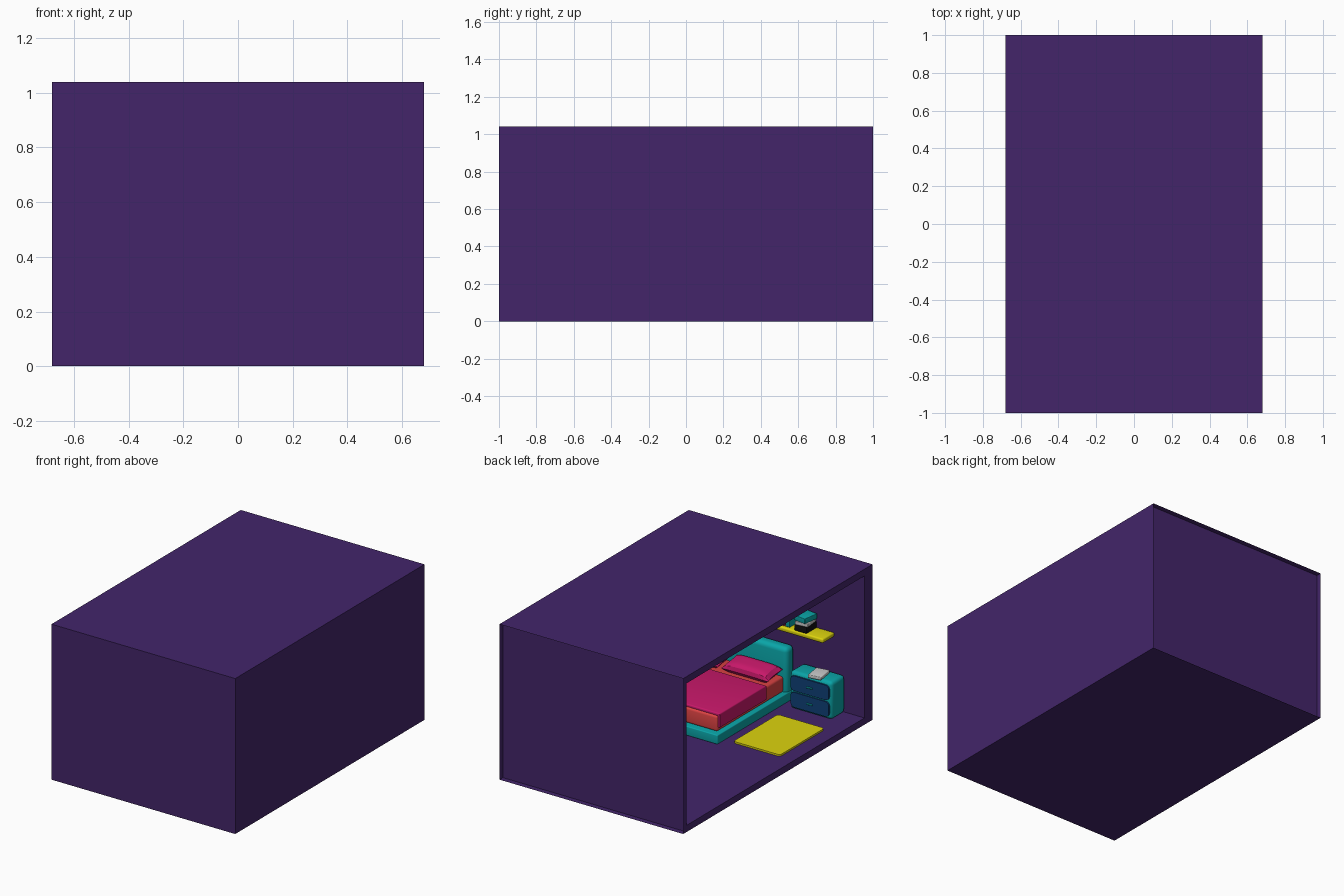
import bpy, bmesh

if "Cube" in bpy.data.objects:
    bpy.data.objects.remove(bpy.data.objects["Cube"])


def material(name, hexcode):
    rgb = [int(hexcode[i:i + 2], 16) / 255 for i in (0, 2, 4)]
    m = bpy.data.materials.new(name)
    m.diffuse_color = [c / 12.92 if c < 0.04 else ((c + 0.055) / 1.055) ** 2.4 for c in rgb] + [1]
    m.use_nodes = True
    m.node_tree.nodes["Principled BSDF"].inputs["Base Color"].default_value = m.diffuse_color
    return m


purple = material("purple", "43256A")
teal = material("teal", "0AA5A8")
navy = material("navy", "0F4078")
pink = material("pink", "C8186A")
red = material("red", "E04444")
yellow = material("yellow", "DDD40E")
black = material("black", "101010")


def finish(name, bm, mat):
    bmesh.ops.recalc_face_normals(bm, faces=bm.faces)
    mesh = bpy.data.meshes.new(name)
    bm.to_mesh(mesh)
    bm.free()
    ob = bpy.data.objects.new(name, mesh)
    bpy.context.collection.objects.link(ob)
    if mat:
        mesh.materials.append(mat)
    return ob


def smooth(ob):
    bpy.ops.object.select_all(action='DESELECT')
    ob.select_set(True)
    bpy.context.view_layer.objects.active = ob
    bpy.ops.object.shade_smooth_by_angle()


def box(name, x, y, z, mat, bevel=0.0, edges="all", turn=0.0):
    """Box from x, y, z ranges; edges picks the axis whose edges get rounded."""
    bm = bmesh.new()
    bmesh.ops.create_cube(bm, size=1)
    size = [r[1] - r[0] for r in (x, y, z)]
    bmesh.ops.scale(bm, vec=size, verts=bm.verts)
    if bevel:
        picked = list(bm.edges)
        if edges != "all":
            k = "xyz".index(edges)
            picked = [e for e in bm.edges
                      if abs(e.verts[0].co[k] - e.verts[1].co[k]) > 1e-5]
        bmesh.ops.bevel(bm, geom=picked, offset=bevel, segments=4,
                        profile=0.5, affect='EDGES')
    ob = finish(name, bm, mat)
    ob.location = [(r[0] + r[1]) / 2 for r in (x, y, z)]
    ob.rotation_euler.z = turn
    if bevel:
        smooth(ob)
    return ob


# Room shell: open on the left side, back panel set slightly in
def loop(bm, x, y, z):
    return [bm.verts.new((x, b, c)) for b, c in
            ((y[0], z[0]), (y[1], z[0]), (y[1], z[1]), (y[0], z[1]))]


bm = bmesh.new()
outer_far = loop(bm, 0.68, (-1, 1), (0, 1.04))
outer_near = loop(bm, -0.68, (-1, 1), (0, 1.04))
inner_near = loop(bm, -0.68, (-0.915, 0.965), (0.045, 0.995))
inner_far = loop(bm, 0.635, (-0.915, 0.965), (0.045, 0.995))
bm.faces.new(outer_far)
bm.faces.new(inner_far)
for i in range(4):
    j = (i + 1) % 4
    if i != 1:
        bm.faces.new((outer_far[i], outer_far[j], outer_near[j], outer_near[i]))
    bm.faces.new((outer_near[i], outer_near[j], inner_near[j], inner_near[i]))
    bm.faces.new((inner_near[i], inner_near[j], inner_far[j], inner_far[i]))
finish("room_shell", bm, purple)
box("back_panel", (-0.679, 0.679), (0.962, 0.966), (0.001, 1.039), purple)

# Rug
rug = box("rug", (-0.58, -0.235), (-0.635, -0.165), (0.045, 0.057), yellow, 0.02, "z")

# Bed
box("bed_frame", (-0.17, 0.62), (-0.88, -0.09), (0.045, 0.107), teal, 0.006)
box("headboard", (-0.165, 0.615), (-0.914, -0.83), (0.045, 0.40), teal, 0.03)
box("mattress", (-0.14, 0.59), (-0.835, -0.13), (0.105, 0.212), red, 0.016)
blanket_y = (-0.635, -0.14)
box("blanket_top", (-0.152, 0.602), blanket_y, (0.205, 0.228), pink, 0.008)
for side, x in (("left", -0.152), ("right", 0.590)):
    box("blanket_drape_" + side, (x, x + 0.012), blanket_y, (0.135, 0.22), pink)


def pillow(name, cx):
    """Soft cushion: a grid block, thick in the middle and pinched at the rim."""
    n = 16
    bm = bmesh.new()
    for sign in (1, -1):
        g = bmesh.ops.create_grid(bm, x_segments=n, y_segments=n, size=1)["verts"]
        for v in g:
            u, w = v.co.x, v.co.y
            puff = max(0, (1 - u ** 4) * (1 - w ** 4)) ** 0.5
            v.co = (u * 0.175 * (1 - 0.06 * (1 - w * w)),
                    w * 0.08 * (1 - 0.04 * (1 - u * u)), sign * puff * 0.042)
    bmesh.ops.remove_doubles(bm, verts=bm.verts, dist=1e-4)
    ob = finish(name, bm, pink)
    ob.location = (cx, -0.755, 0.243)
    ob.rotation_euler.x = -0.15
    smooth(ob)


pillow("pillow_left", 0.04)
pillow("pillow_right", 0.41)

# Nightstand with two drawers
box("nightstand", (-0.54, -0.228), (-0.914, -0.768), (0.045, 0.298), teal, 0.025)
for k, z in enumerate((0.066, 0.176)):
    box(f"drawer_{k}", (-0.525, -0.243), (-0.79, -0.758), (z, z + 0.1), navy, 0.025, "y")
    box(f"drawer_handle_{k}", (-0.405, -0.363), (-0.76, -0.75),
        (z + 0.046, z + 0.056), teal, 0.003)
box("nightstand_book", (-0.46, -0.37), (-0.87, -0.75), (0.298, 0.32), None, 0.005, turn=0.15)

# Wall shelf with books
box("wall_shelf", (-0.46, 0.1), (-0.914, -0.79), (0.53, 0.56), yellow, 0.01)
for name, z, mat, turn in (("lower", (0.56, 0.602), black, 0.0),
                           ("middle", (0.602, 0.625), None, 0.12),
                           ("upper", (0.625, 0.66), teal, -0.15)):
    box(f"stacked_book_{name}", (-0.335, -0.245), (-0.905, -0.795), z, mat, 0.004, turn=turn)
for k, (h, mat) in enumerate(((0.10, teal), (0.13, pink), (0.115, navy))):
    x = -0.2 + k * 0.04
    box(f"upright_book_{k}", (x, x + 0.034), (-0.905, -0.81), (0.56, 0.56 + h), mat, 0.004)
